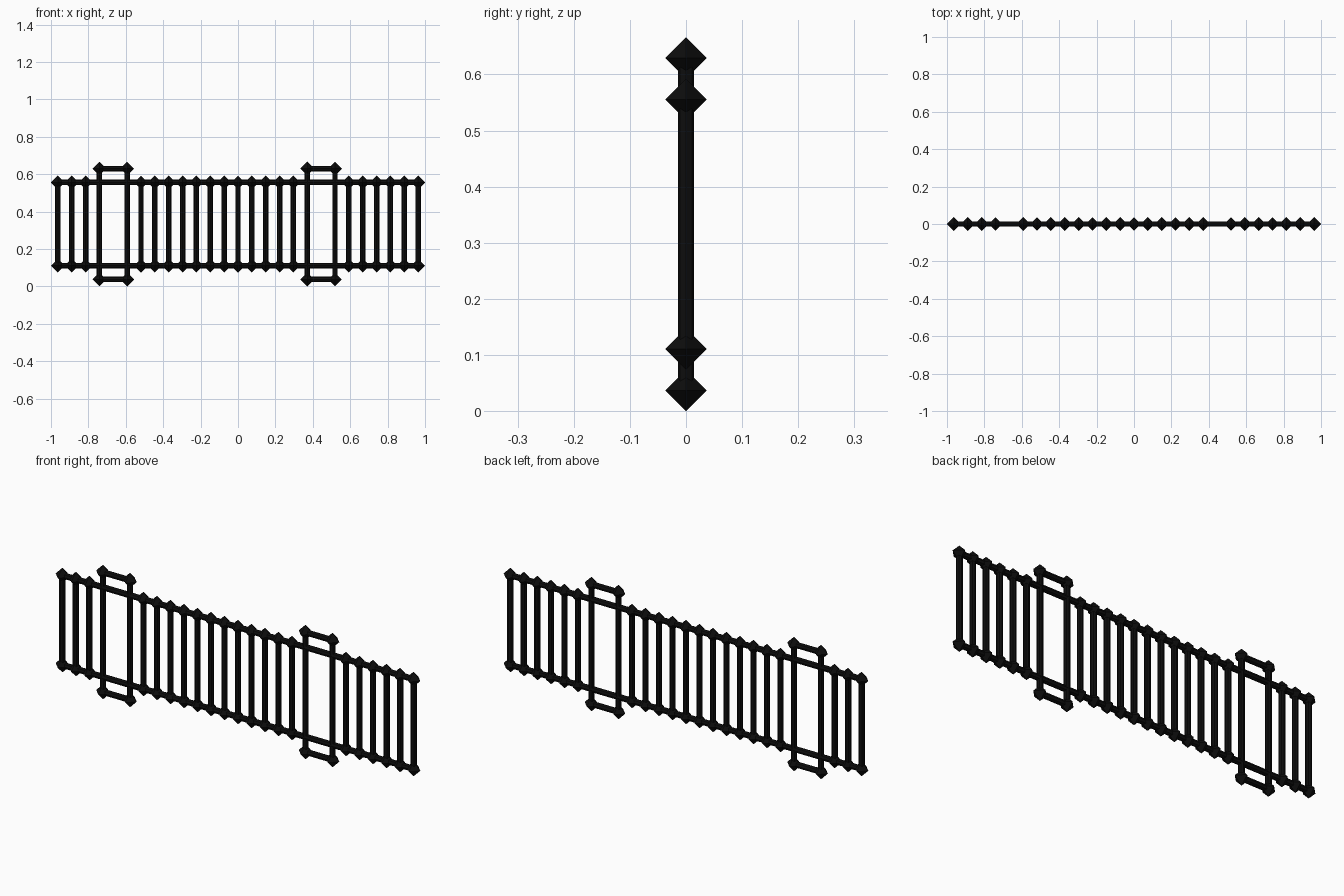
import bpy, bmesh, math
from mathutils import Vector

if "Cube" in bpy.data.objects:
    bpy.data.objects.remove(bpy.data.objects["Cube"])

U = 2 / 27            # spacing between posts
BAR_R = 0.0146        # bar radius
TIP_R = U / 2         # joint radius
LOW, HIGH = 1.5 * U, 7.5 * U         # rail heights
FRAME_LOW, FRAME_HIGH = 0.5 * U, 8.5 * U   # raised frame heights

black = bpy.data.materials.new("black_paint")
black.diffuse_color = (0.004, 0.004, 0.004, 1)
black.use_nodes = True
black.node_tree.nodes["Principled BSDF"].inputs["Base Color"].default_value = black.diffuse_color


def finish(bm, name):
    mesh = bpy.data.meshes.new(name)
    bm.to_mesh(mesh)
    bm.free()
    mesh.materials.append(black)
    obj = bpy.data.objects.new(name, mesh)
    bpy.context.collection.objects.link(obj)
    return obj


def bar(name, a, b):
    """Round bar between two (x, z) points in the y = 0 plane."""
    a, b = Vector((a[0], 0, a[1])), Vector((b[0], 0, b[1]))
    bm = bmesh.new()
    bmesh.ops.create_cone(bm, cap_ends=True, segments=8, radius1=BAR_R,
                          radius2=BAR_R, depth=(b - a).length)
    rot = (b - a).to_track_quat('Z', 'Y').to_matrix().to_4x4()
    bm.transform(rot)
    bmesh.ops.translate(bm, vec=(a + b) / 2, verts=bm.verts)
    return finish(bm, name)


def joint(name, x, z):
    """Faceted octahedral joint."""
    bm = bmesh.new()
    bmesh.ops.create_uvsphere(bm, u_segments=4, v_segments=2, radius=TIP_R)
    bmesh.ops.translate(bm, vec=(x, 0, z), verts=bm.verts)
    return finish(bm, name)


# Posts with a joint at each end; gaps sit in the middle of the raised frames
frames = [(-10, -8), (5, 7)]
gaps = [-9, 6]
raised = [i for pair in frames for i in pair]
for i in range(-13, 14):
    if i in gaps:
        continue
    tall = i in raised
    z0, z1 = (FRAME_LOW, FRAME_HIGH) if tall else (LOW, HIGH)
    name = "frame_post" if tall else "post"
    bar(name, (i * U, z0), (i * U, z1))
    for z in (z0, z1):
        joint(name + "_joint", i * U, z)

# Long rails
for name, z in (("lower_rail", LOW), ("upper_rail", HIGH)):
    bar(name, (-13 * U, z), (13 * U, z))

# Short bars closing the raised frames
for a, b in frames:
    for name, z in (("frame_bottom_bar", FRAME_LOW), ("frame_top_bar", FRAME_HIGH)):
        bar(name, (a * U, z), (b * U, z))
